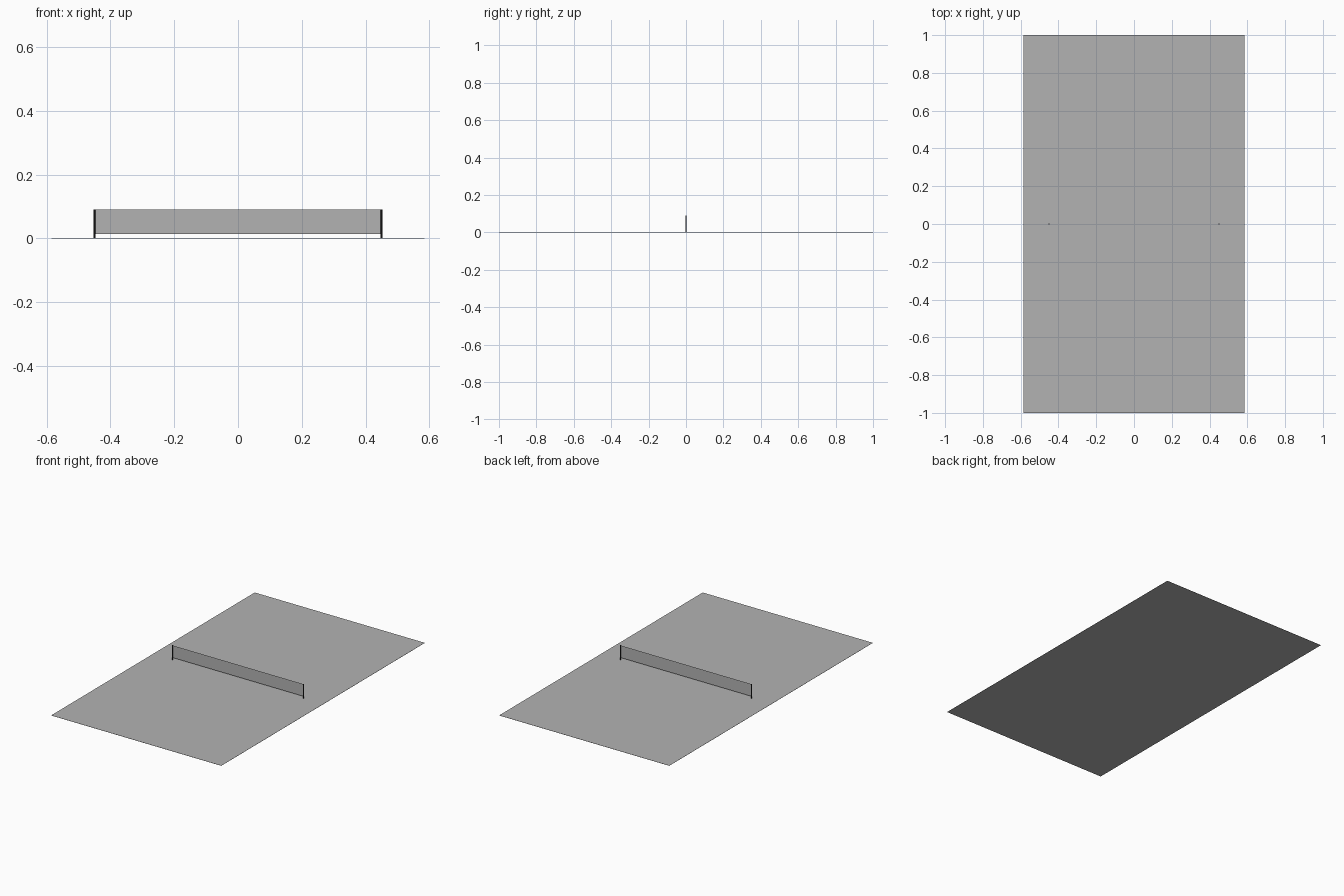
import bpy
import math

if "Cube" in bpy.data.objects:
    bpy.data.objects.remove(bpy.data.objects["Cube"])

HALF_W, HALF_L, THICK = 0.585, 1.0, 0.001
POST_X, POST_H, POST_R = 0.45, 0.091, 0.0025
NET_BOTTOM, NET_TOP = 0.014, 0.09


def material(name, value):
    mat = bpy.data.materials.new(name)
    mat.diffuse_color = (value, value, value, 1)
    mat.use_nodes = True
    mat.node_tree.nodes["Principled BSDF"].inputs["Base Color"].default_value = mat.diffuse_color
    return mat


def finish(name, mat):
    ob = bpy.context.object
    ob.name = name
    ob.data.materials.append(mat)
    return ob


grey = material("mid_grey", 0.45)
dark = material("dark_grey", 0.02)

# Court surface: a very thin slab
bpy.ops.mesh.primitive_cube_add(size=1, location=(0, 0, THICK / 2))
finish("court", grey).scale = (2 * HALF_W, 2 * HALF_L, THICK)

# Net sheet, raised slightly off the ground
bpy.ops.mesh.primitive_plane_add(
    size=1, location=(0, 0, (NET_TOP + NET_BOTTOM) / 2),
    rotation=(math.pi / 2, 0, 0))
finish("net", grey).scale = (2 * POST_X, NET_TOP - NET_BOTTOM, 1)

# Net posts at each end
for side, name in ((-1, "left_post"), (1, "right_post")):
    bpy.ops.mesh.primitive_cylinder_add(
        vertices=12, radius=POST_R, depth=POST_H,
        location=(side * POST_X, 0, POST_H / 2))
    finish(name, dark)
    bpy.ops.object.shade_smooth_by_angle()
